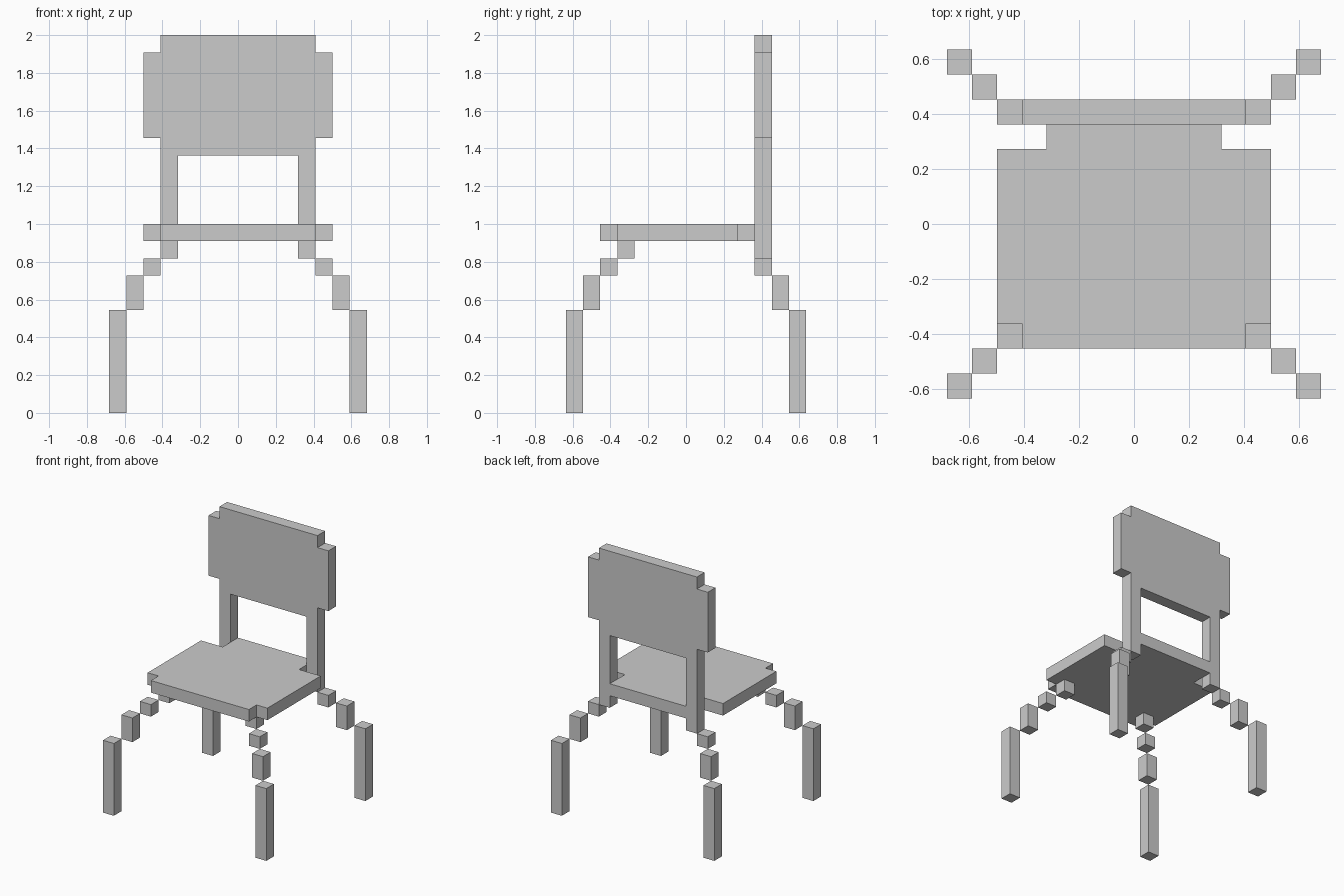
import bpy, bmesh
from mathutils import Vector

if "Cube" in bpy.data.objects:
    bpy.data.objects.remove(bpy.data.objects["Cube"])

U = 1 / 11  # one block of the model


def finish(name, bm):
    bmesh.ops.recalc_face_normals(bm, faces=bm.faces)
    mesh = bpy.data.meshes.new(name)
    bm.to_mesh(mesh)
    bm.free()
    obj = bpy.data.objects.new(name, mesh)
    bpy.context.collection.objects.link(obj)
    return obj


def slab(name, half_profile, to_3d, direction):
    """Extrude a profile (right half given, mirrored in x) by one block."""
    outline = half_profile + [(-x, v) for x, v in reversed(half_profile)]
    bm = bmesh.new()
    face = bm.faces.new([bm.verts.new(to_3d(x, v) * U) for x, v in outline])
    ext = bmesh.ops.extrude_face_region(bm, geom=[face], use_keep_orig=True)
    moved = [g for g in ext["geom"] if isinstance(g, bmesh.types.BMVert)]
    bmesh.ops.translate(bm, verts=moved, vec=Vector(direction) * U)
    return finish(name, bm)


def stepped_leg(name, side, end, blocks):
    """Blocks are (inner x, inner y, bottom z, top z), stepping outward."""
    bm = bmesh.new()
    for x, y, z0, z1 in blocks:
        verts = bmesh.ops.create_cube(bm, size=U)["verts"]
        bmesh.ops.scale(bm, verts=verts, vec=(1, 1, z1 - z0))
        centre = Vector((side * (x + 0.5), end * (y + 0.5), (z0 + z1) / 2))
        bmesh.ops.translate(bm, verts=verts, vec=centre * U)
    return finish(name, bm)


# Seat with notched corners and a tongue between the back posts
slab("seat",
     [(4.5, -5), (4.5, -4), (5.5, -4), (5.5, 3), (3.5, 3), (3.5, 5)],
     lambda x, y: Vector((x, y, 10)), (0, 0, 1))

# Backrest panel and its two posts in one outline
slab("backrest",
     [(3.5, 15), (3.5, 9), (4.5, 9), (4.5, 16), (5.5, 16),
      (5.5, 21), (4.5, 21), (4.5, 22)],
     lambda x, z: Vector((x, 4, z)), (0, 1, 0))

# Splayed legs; the back posts replace the top block of the rear pair
leg_blocks = [(6.5, 6, 0, 6), (5.5, 5, 6, 8), (4.5, 4, 8, 9), (3.5, 3, 9, 10)]
for side, label in ((-1, "left"), (1, "right")):
    stepped_leg(f"front_leg_{label}", side, -1, leg_blocks)
    stepped_leg(f"back_leg_{label}", side, 1, leg_blocks[:3])
